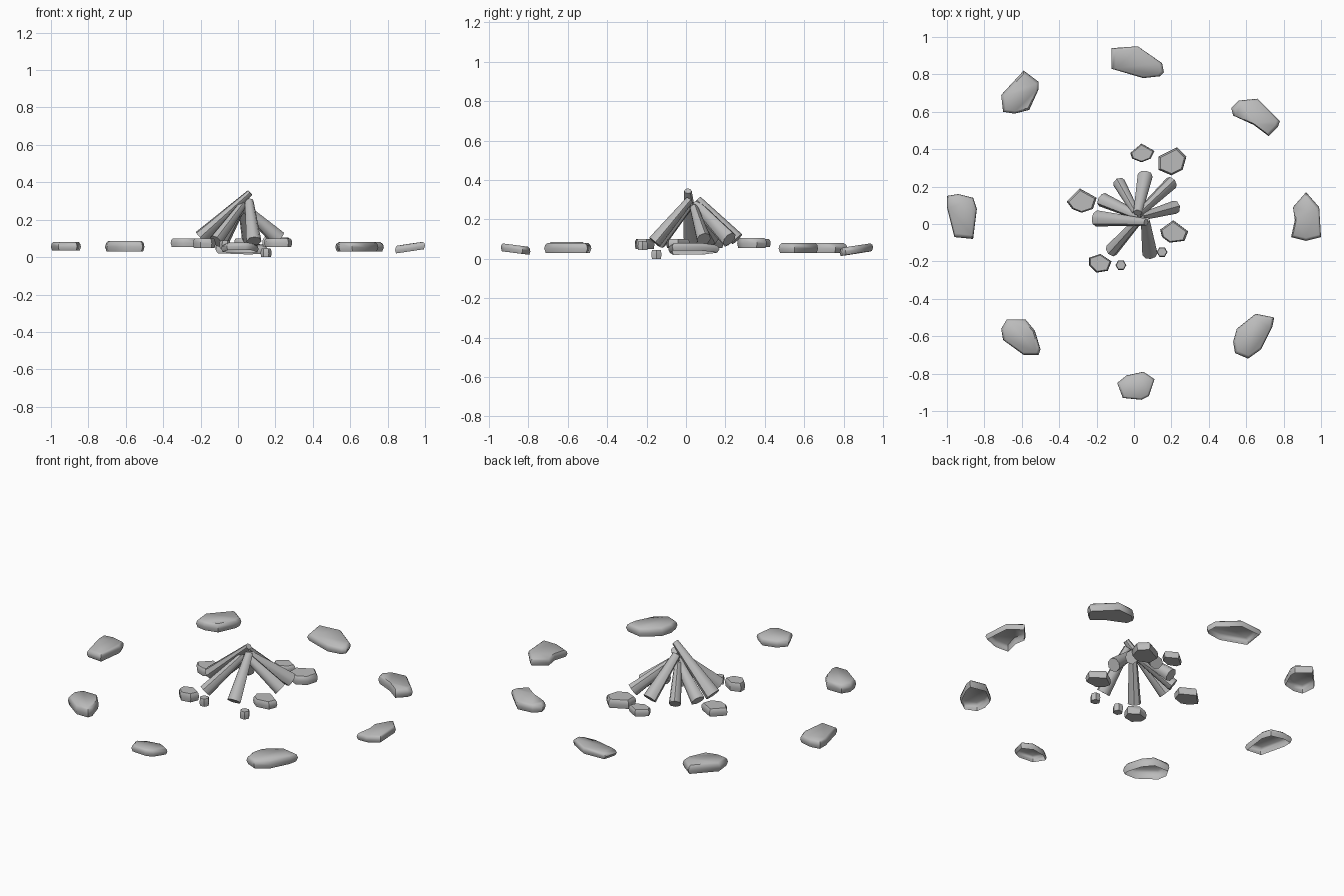
import bpy
import bmesh
import math
from mathutils import Vector

old = bpy.data.objects.get("Cube")
if old:
    bpy.data.objects.remove(old, do_unlink=True)

grey = bpy.data.materials.new("plain_grey")
grey.use_nodes = True
colour = (0.5, 0.5, 0.5, 1)
grey.diffuse_color = colour
grey.node_tree.nodes["Principled BSDF"].inputs["Base Color"].default_value = colour


def finish(name, bm, angle):
    """Turn a bmesh into a softly shaded object."""
    bmesh.ops.recalc_face_normals(bm, faces=bm.faces)
    mesh = bpy.data.meshes.new(name)
    bm.to_mesh(mesh)
    bm.free()
    mesh.materials.append(grey)
    obj = bpy.data.objects.new(name, mesh)
    bpy.context.collection.objects.link(obj)
    bpy.ops.object.select_all(action="DESELECT")
    obj.select_set(True)
    bpy.context.view_layer.objects.active = obj
    bpy.ops.object.shade_smooth_by_angle(angle=math.radians(angle))


def loft(bm, rings):
    """Join matching rings of points with quads and return the vertex rings."""
    rows = [[bm.verts.new(p) for p in ring] for ring in rings]
    for low, high in zip(rows, rows[1:]):
        for i in range(len(low)):
            j = (i + 1) % len(low)
            bm.faces.new((low[i], low[j], high[j], high[i]))
    return rows


def stone(name, outline, base, height, slope=0.0, closed=True):
    """Rounded slab over an outline; slope raises the side away from the fire."""
    points = [Vector((x, y)) for x, y in outline]
    centre = sum(points, Vector((0, 0))) / len(points)
    outward = centre.normalized()
    rings = []
    for level, scale in ((0, 0.93), (0.45, 1), (0.8, 0.96), (1, 0.86)):
        ring = []
        for p in points:
            q = centre + (p - centre) * scale
            lift = slope * (q - centre).dot(outward)
            ring.append((q.x, q.y, base + level * height + lift))
        rings.append(ring)
    bm = bmesh.new()
    rows = loft(bm, rings)
    bm.faces.new(rows[-1])
    if closed:
        bm.faces.new(rows[0])
    finish(name, bm, 50)


def log(name, foot, tip, foot_radius=0.038, tip_radius=0.022, sides=8):
    """Tapered log from its foot up to its tip."""
    foot, tip = Vector(foot), Vector(tip)
    turn = (tip - foot).to_track_quat("Z", "Y")
    rings = []
    for t in (0, 0.5, 1):
        radius = foot_radius + (tip_radius - foot_radius) * t
        ring = []
        for i in range(sides):
            a = math.tau * i / sides
            wobble = radius * (1 + 0.07 * math.sin(2 * a + foot.x * 20))
            spoke = Vector((math.cos(a), math.sin(a), 0)) * wobble
            ring.append(foot.lerp(tip, t) + turn @ spoke)
        rings.append(ring)
    bm = bmesh.new()
    rows = loft(bm, rings)
    bm.faces.new(rows[0])
    bm.faces.new(rows[-1])
    finish(name, bm, 50)


# Outer ring of seat stones, hollow underneath except one
stone("back_seat_stone",
      [(-.12, .94), (.02, .95), (.15, .86), (.16, .81), (.14, .79), (.05, .78), (-.12, .83)],
      .025, .04, .16, closed=False)
stone("back_right_seat_stone",
      [(-.59, .82), (-.51, .76), (-.51, .72), (-.56, .61), (-.64, .59), (-.7, .6), (-.71, .69)],
      .03, .05, closed=False)
stone("back_left_seat_stone",
      [(.52, .62), (.56, .66), (.66, .67), (.78, .55), (.77, .52), (.72, .47), (.64, .53), (.53, .58)],
      .03, .05)
stone("right_seat_stone",
      [(-1, .15), (-.94, .16), (-.86, .14), (-.84, .08), (-.86, -.08), (-.96, -.07), (-1, .09)],
      .035, .045, closed=False)
stone("left_seat_stone",
      [(.92, .17), (.99, .09), (1, -.07), (.92, -.09), (.84, -.07), (.86, .02), (.85, .09)],
      .03, .04, .15, closed=False)
stone("front_right_seat_stone",
      [(-.71, -.56), (-.68, -.51), (-.58, -.51), (-.53, -.57), (-.5, -.67), (-.51, -.7), (-.59, -.7), (-.7, -.62)],
      .03, .055, closed=False)
stone("front_seat_stone",
      [(-.09, -.85), (-.04, -.81), (.05, -.79), (.11, -.83), (.08, -.92), (.04, -.94), (-.06, -.93)],
      .03, .04, .13, closed=False)
stone("front_left_seat_stone",
      [(.55, -.56), (.65, -.48), (.75, -.5), (.74, -.55), (.68, -.67), (.61, -.72), (.54, -.69), (.53, -.63)],
      .03, .05, closed=False)

# Hearth stones close to the fire
stone("back_hearth_stone",
      [(-.02, .38), (.04, .43), (.11, .39), (.09, .35), (.04, .33), (-.01, .35)], .06, .04)
stone("back_left_hearth_stone",
      [(.13, .36), (.23, .41), (.28, .36), (.26, .29), (.2, .26), (.13, .29)], .055, .05)
stone("right_hearth_stone",
      [(-.36, .12), (-.29, .19), (-.2, .14), (-.22, .08), (-.28, .06), (-.33, .08)], .055, .045)
stone("left_hearth_stone",
      [(.14, -.03), (.21, .02), (.29, -.04), (.27, -.09), (.19, -.1), (.15, -.07)], .055, .045)
stone("front_hearth_stone",
      [(-.24, -.18), (-.18, -.16), (-.12, -.2), (-.14, -.25), (-.2, -.26), (-.24, -.22)], .05, .05)

# Two pebbles
for name, x, y, z in (("front_pebble", -.07, -.22, .045), ("left_pebble", .15, -.15, 0)):
    ring = [(x + .029 * math.cos(math.tau * i / 6), y + .029 * math.sin(math.tau * i / 6)) for i in range(6)]
    stone(name, ring, z, .045)

# Logs leaning together
log("tall_log", (-.2, .03, .105), (.065, .01, .345), .041, .018)
log("right_log", (-.17, .13, .1), (.03, .04, .26))
log("back_right_log", (-.08, .22, .09), (.01, .06, .25), .036)
log("back_log", (.06, .26, .1), (.02, .06, .3))
log("back_left_log", (.2, .22, .1), (.02, .05, .28))
log("left_log", (.22, .09, .1), (.04, .04, .26))
log("front_log", (.085, -.16, .085), (.06, .02, .3))
log("front_right_log", (-.12, -.14, .085), (.025, .02, .28))
